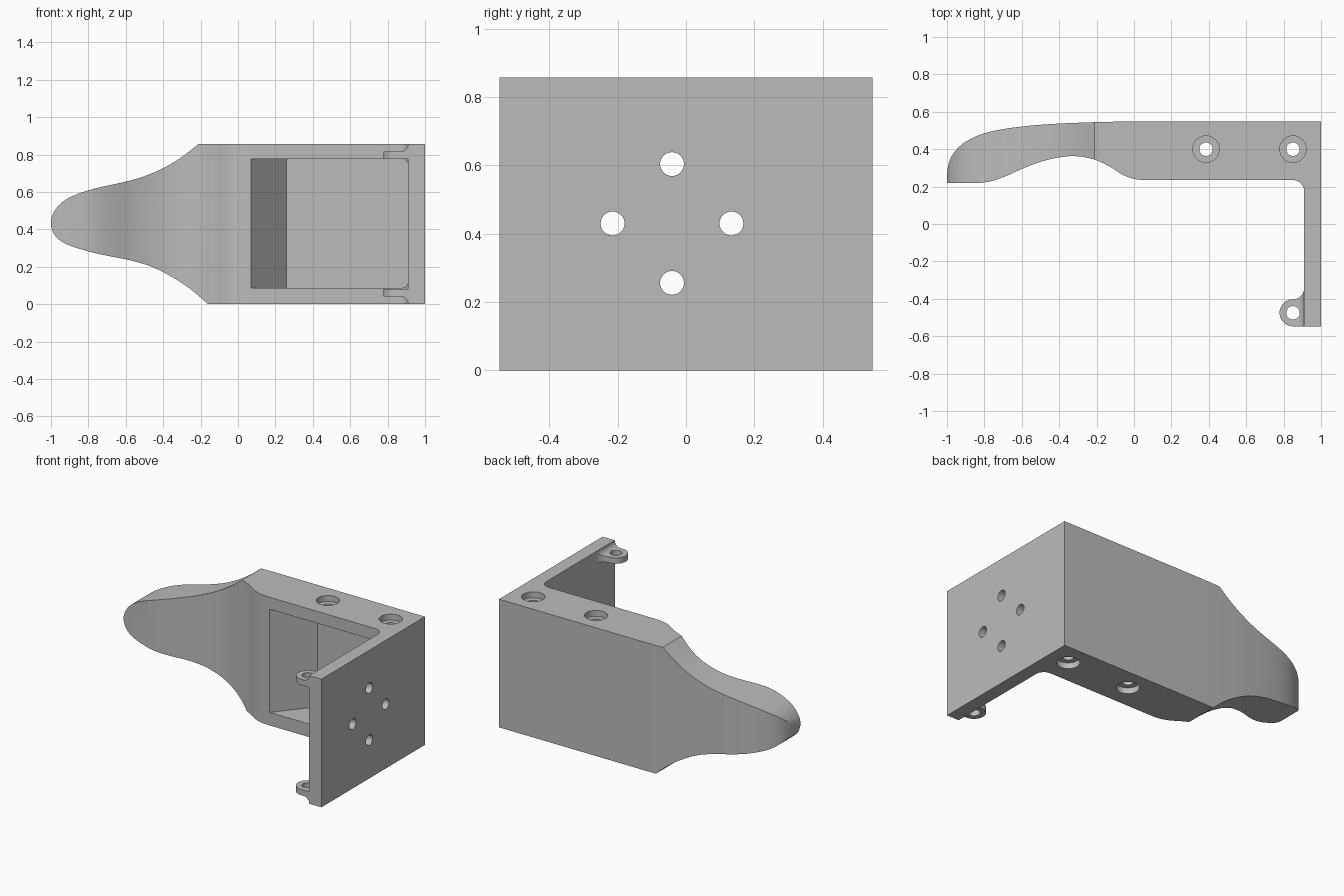
import bpy, bmesh, math
from mathutils import Vector

if "Cube" in bpy.data.objects:
    bpy.data.objects.remove(bpy.data.objects["Cube"], do_unlink=True)

HEIGHT = 0.857
BACK = 0.547
INNER = 0.91      # inner face of the mounting plate

grey = bpy.data.materials.new("plain grey")
grey.use_nodes = True
grey.diffuse_color = (0.5, 0.5, 0.5, 1)
grey.node_tree.nodes["Principled BSDF"].inputs["Base Color"].default_value = (0.5, 0.5, 0.5, 1)


def arc(cx, cy, r, start, end, steps=10):
    """Points on an arc, angles in degrees."""
    angles = [math.radians(start + (end - start) * i / steps) for i in range(steps + 1)]
    return [(cx + r * math.cos(a), cy + r * math.sin(a)) for a in angles]


def smooth(points, steps=5):
    """Catmull-Rom curve through the points."""
    p = [Vector(q) for q in points]
    p = [2 * p[0] - p[1]] + p + [2 * p[-1] - p[-2]]
    out = []
    for a, b, c, d in zip(p, p[1:], p[2:], p[3:]):
        for i in range(steps):
            t = i / steps
            v = 2 * b + (c - a) * t + (2 * a - 5 * b + 4 * c - d) * t**2 + (3 * b - a - 3 * c + d) * t**3
            out.append(tuple(v / 2))
    return out + [tuple(points[-1])]


def prism(name, outline, axis, low, high):
    """Extrude an outline along an axis; outline is XY, XZ or YZ."""
    place = {"z": lambda u, v, w: (u, v, w),
             "y": lambda u, v, w: (u, w, v),
             "x": lambda u, v, w: (w, u, v)}[axis]
    bm = bmesh.new()
    ends = [[bm.verts.new(place(u, v, w)) for u, v in outline] for w in (low, high)]
    for end in ends:
        bm.faces.new(end)
    n = len(outline)
    for i in range(n):
        j = (i + 1) % n
        bm.faces.new((ends[0][i], ends[0][j], ends[1][j], ends[1][i]))
    bmesh.ops.recalc_face_normals(bm, faces=bm.faces)
    mesh = bpy.data.meshes.new(name)
    bm.to_mesh(mesh)
    bm.free()
    mesh.materials.append(grey)
    ob = bpy.data.objects.new(name, mesh)
    bpy.context.collection.objects.link(ob)
    return ob


def combine(ob, tool, operation):
    """Apply a boolean and delete the tool."""
    mod = ob.modifiers.new("cut", "BOOLEAN")
    mod.operation, mod.object, mod.solver = operation, tool, "EXACT"
    bpy.context.view_layer.objects.active = ob
    bpy.ops.object.modifier_apply(modifier=mod.name)
    bpy.data.objects.remove(tool, do_unlink=True)


def drill(ob, axis, u, v, r, low, high):
    combine(ob, prism("drill", arc(u, v, r, 0, 348.75, 31), axis, low, high), "DIFFERENCE")


def finish(ob):
    bpy.ops.object.select_all(action="DESELECT")
    ob.select_set(True)
    bpy.context.view_layer.objects.active = ob
    bpy.ops.object.shade_smooth_by_angle(angle=math.radians(25))


# Plan of the arm and plate
back_curve = smooth([(-0.1, BACK), (-0.25, 0.543), (-0.45, 0.534), (-0.65, 0.515), (-0.8, 0.485),
                     (-0.9, 0.44), (-0.96, 0.385), (-0.99, 0.325), (-1, 0.26)])
front_curve = smooth([(-0.82, 0.22), (-0.76, 0.23), (-0.68, 0.258), (-0.57, 0.307), (-0.45, 0.346),
                      (-0.33, 0.363), (-0.22, 0.347), (-0.13, 0.307), (-0.06, 0.263),
                      (0, 0.241), (0.05, 0.235)])
plan = ([(1, BACK)] + back_curve + [(-1, 0.22)] + front_curve
        + arc(0.85, 0.175, 0.06, 90, 0) + [(INNER, -BACK), (1, -BACK)])
bracket = prism("bracket", plan, "z", 0, HEIGHT)

# Tapered tongue outline
taper = smooth([(-0.13, 0.92), (-0.21, HEIGHT), (-0.31, 0.78), (-0.42, 0.717), (-0.53, 0.674),
                (-0.64, 0.646), (-0.75, 0.622), (-0.85, 0.592), (-0.93, 0.553), (-0.98, 0.5),
                (-1.001, 0.436), (-0.98, 0.37), (-0.92, 0.322), (-0.8, 0.282), (-0.69, 0.257),
                (-0.58, 0.235), (-0.47, 0.203), (-0.37, 0.155), (-0.26, 0.085), (-0.16, 0),
                (-0.07, -0.08)])
combine(bracket, prism("taper", taper + [(1.1, -0.08), (1.1, 0.92)], "y", -1, 1), "INTERSECT")

# Pocket in the front of the arm, with a sloping end
LOW, HIGH, R = 0.087, 0.777, 0.035
opening = ([(0, LOW)] + arc(INNER - R, LOW + R, R, -90, 0, 6)
           + arc(INNER - R, HIGH - R, R, 0, 90, 6) + [(0, HIGH)])
pocket = prism("pocket", opening, "y", 0.1, 0.468)
slope = [(0.0285, 0.185), (0.26, 0.468), (0.26, 0.6), (1.1, 0.6), (1.1, 0), (0.0285, 0)]
combine(pocket, prism("slope", slope, "z", -0.1, 1), "INTERSECT")
combine(bracket, pocket, "DIFFERENCE")

# Counterbored screw holes through the arm
for x in (0.385, 0.85):
    drill(bracket, "z", x, 0.4, 0.036, -0.1, 1)
    drill(bracket, "z", x, 0.4, 0.071, -0.1, 0.04)
    drill(bracket, "z", x, 0.4, 0.071, HEIGHT - 0.04, 1)

# Ring of four holes in the plate
for y, z in ((-0.215, 0.43), (0.133, 0.43), (-0.041, 0.604), (-0.041, 0.256)):
    drill(bracket, "x", y, z, 0.035, 0.88, 1.1)
finish(bracket)

# Hinge lugs on the plate, flared into its corners
lug_plan = ([(INNER, -BACK)] + arc(0.85, -0.475, BACK - 0.475, 270, 90, 20)
            + arc(0.85, -0.343, 0.06, -90, 0))
lug_side = ([(0.7, HIGH), (0.7, 0.816)] + arc(INNER - 0.041, HEIGHT, 0.041, -90, 0)
            + [(1, HEIGHT), (1, HIGH)])
for name, flip in (("upper_lug", False), ("lower_lug", True)):
    side = [(x, HEIGHT - z if flip else z) for x, z in lug_side]
    lug = prism(name, lug_plan, "z", -0.1, 1)
    combine(lug, prism("side", side, "y", -1, 0), "INTERSECT")
    drill(lug, "z", 0.85, -0.475, 0.036, -0.2, 1.2)
    finish(lug)
